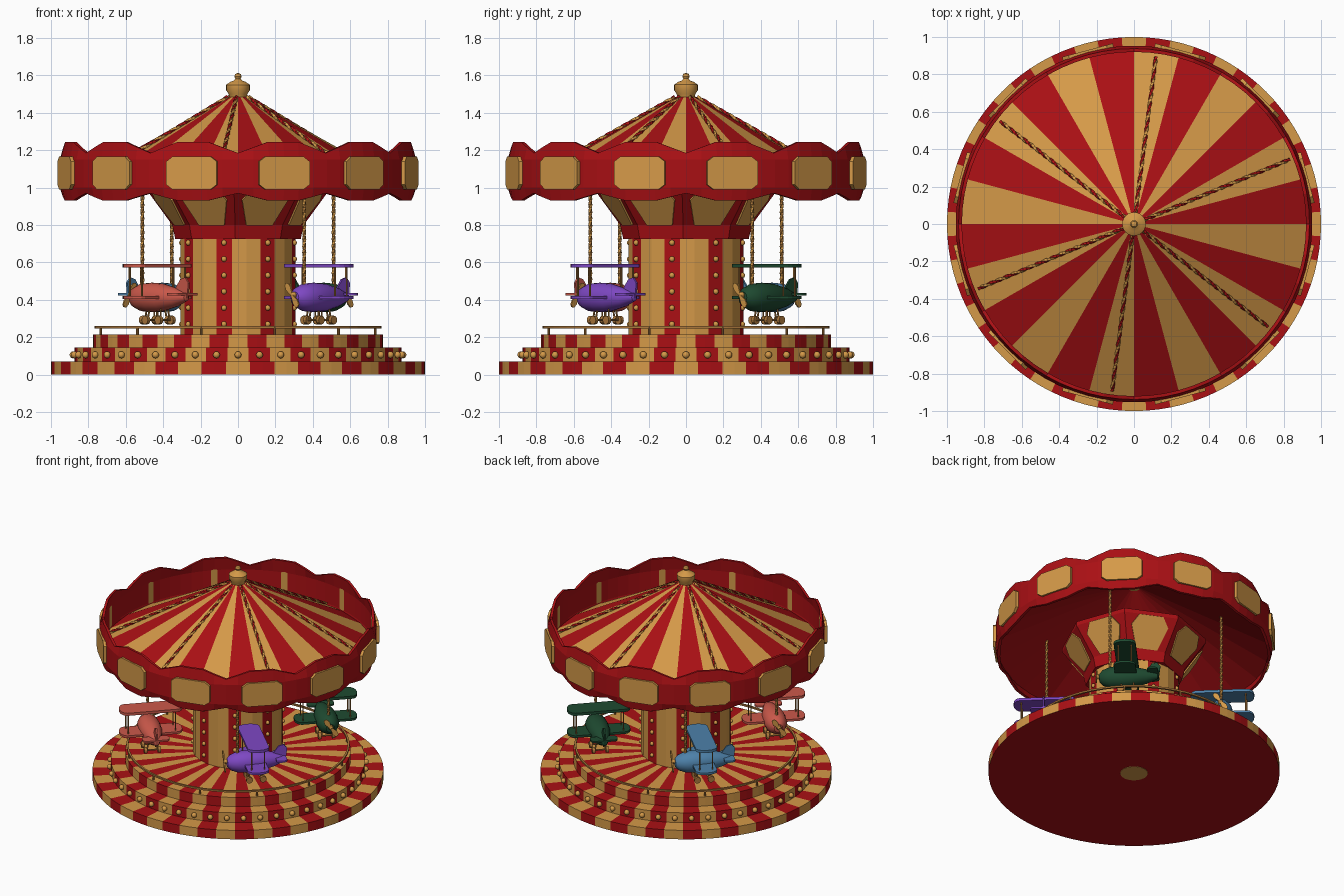
import bpy, bmesh, math
from mathutils import Matrix, Vector

if "Cube" in bpy.data.objects:
    bpy.data.objects.remove(bpy.data.objects["Cube"])

def mat(name, r, g, b):
    m = bpy.data.materials.new(name)
    m.diffuse_color = (r, g, b, 1)
    m.use_nodes = True
    m.node_tree.nodes["Principled BSDF"].inputs["Base Color"].default_value = m.diffuse_color
    return m

RED = mat("red", .40, .005, .007)
GOLD = mat("gold", .66, .32, .065)
BRONZE = mat("bronze", .42, .19, .045)
SALMON = mat("salmon", .60, .10, .07)
PURPLE = mat("purple", .21, .065, .55)
GREEN = mat("green", .013, .068, .03)
BLUE = mat("blue", .075, .22, .40)

def finish(name, bm, mats, matrix=Matrix(), smooth=False):
    bmesh.ops.remove_doubles(bm, verts=bm.verts, dist=1e-5)
    bmesh.ops.recalc_face_normals(bm, faces=bm.faces)
    me = bpy.data.meshes.new(name)
    bm.to_mesh(me)
    bm.free()
    for m in mats:
        me.materials.append(m)
    ob = bpy.data.objects.new(name, me)
    bpy.context.collection.objects.link(ob)
    ob.matrix_world = matrix
    if smooth:
        bpy.context.view_layer.objects.active = ob
        ob.select_set(True)
        bpy.ops.object.shade_smooth_by_angle(angle=math.radians(35))
        ob.select_set(False)
    return ob

def polar(r, deg, z):
    a = math.radians(deg)
    return Vector((r * math.cos(a), r * math.sin(a), z))

def lathe(prof, angles, rule=lambda th, i, k: 0, loop=False):
    """Turn a profile; prof is a list of (r, z) or a function of the angle."""
    bm = bmesh.new()
    rings = [[bm.verts.new(polar(r, a, z)) for r, z in (prof(a) if callable(prof) else prof)]
             for a in angles]
    n, m = len(rings), len(rings[0])
    for k in range(n):
        a, b = rings[k], rings[(k + 1) % n]
        step = (angles[(k + 1) % n] - angles[k]) % 360
        for i in range(m if loop else m - 1):
            j = (i + 1) % m
            f = bm.faces.new((a[i], b[i], b[j], a[j]))
            f.material_index = rule(angles[k] + step / 2, i, k)
    return bm

def turn(n, start=0):
    return [start + 360 * i / n for i in range(n)]

def prism(bm, pts, off):
    a = [bm.verts.new(Vector(p)) for p in pts]
    b = [bm.verts.new(Vector(p) + Vector(off)) for p in pts]
    bm.faces.new(a)
    bm.faces.new(b[::-1])
    for i in range(len(a)):
        j = (i + 1) % len(a)
        bm.faces.new((a[i], a[j], b[j], b[i]))

def rod(bm, p, q, r, n=8):
    p, q = Vector(p), Vector(q)
    rot = (q - p).to_track_quat('Z', 'Y').to_matrix().to_4x4()
    bmesh.ops.create_cone(bm, cap_ends=True, segments=n, radius1=r, radius2=r,
                          depth=(q - p).length, matrix=Matrix.Translation((p + q) / 2) @ rot)

def ball(bm, p, r):
    bmesh.ops.create_uvsphere(bm, u_segments=10, v_segments=7, radius=r,
                              matrix=Matrix.Translation(p))

def rope(name, p, q, r, mats, steps=48, twist=35):
    """Twisted square bar with alternating colours."""
    p, q = Vector(p), Vector(q)
    rot = (q - p).to_track_quat('Z', 'Y')
    bm = bmesh.new()
    rings = [[bm.verts.new(p.lerp(q, s / steps) + rot @ polar(r, twist * s + 90 * c, 0))
              for c in range(4)] for s in range(steps + 1)]
    for a, b in zip(rings, rings[1:]):
        for c in range(4):
            d = (c + 1) % 4
            bm.faces.new((a[c], a[d], b[d], b[c])).material_index = c % 2
    finish(name, bm, mats)

# stepped base with radial stripes
stripe = lambda th, i, k: 0 if i == 0 else 1 - int((th + 3.75) // 7.5) % 2
finish("stepped_base", lathe([(0, .002), (1, .002), (1, .07), (.875, .07), (.875, .145),
       (.775, .145), (.775, .215), (0, .215)], turn(96, 3.75), stripe), [RED, GOLD])
bm = bmesh.new()
rod(bm, (0, 0, 0), (0, 0, .01), .095, 24)
finish("base_plug", bm, [GOLD])

# bulbs on the middle step
bm = bmesh.new()
for a in turn(48):
    ball(bm, polar(.882, a, .106), .019)
finish("step_bulbs", bm, [GOLD], smooth=True)

# low railing
finish("rail_ring", lathe([(.753, .248), (.767, .248), (.767, .26), (.753, .26)],
       turn(64), loop=True), [BRONZE])
bm = bmesh.new()
for a in turn(12, 15):
    rod(bm, polar(.76, a, .21), polar(.76, a, .255), .007)
finish("rail_posts", bm, [BRONZE])

# central column: eight red strips between gold panels
angs = [a + d for a in turn(8, -59) for d in (-8, 8, 22.5)]
finish("column", lathe([(.31, .21), (.31, .74)], angs,
       lambda th, i, k: 0 if k % 3 == 0 else 1), [RED, GOLD])
bm = bmesh.new()
for a in turn(8, -59):
    for i in range(6):
        ball(bm, polar(.31, a, .27 + .087 * i), .015)
finish("column_bulbs", bm, [GOLD], smooth=True)

# flared head of the column with gold plates
c8 = math.cos(math.radians(22.5))
finish("flared_head", lathe([(0, .725), (.31 / c8, .725), (.325 / c8, .80), (.46 / c8, 1.0),
       (.46 / c8, 1.03), (0, 1.03)], turn(8, -92.5)), [RED])
bm = bmesh.new()
for a in turn(8, -115):
    out, tan = polar(1, a, 0), polar(1, a + 90, 0)
    up = (out * .135 + Vector((0, 0, .2))).normalized()
    nrm = tan.cross(up)
    c = polar(.39, a, .895) + nrm * .009
    prism(bm, [c + tan * u + up * v for u, v in ((-.075, -.11), (.075, -.11), (.13, .05),
          (.085, .125), (-.085, .125), (-.13, .05))], nrm * -.009)
finish("head_plates", bm, [GOLD])

# striped roof cone with red lining
finish("roof", lathe([(.03, 1.495), (.938, .987), (.938, .975), (.03, 1.475)], turn(24),
       lambda th, i, k: k % 2 if i == 0 else 0), [RED, GOLD])
for i, a in enumerate(turn(6, 22.5)):
    rope("roof_rib_%d" % i, polar(.06, a, 1.485), polar(.90, a, 1.016), .011, [RED, GOLD])

# finial
finish("finial", lathe([(0, 1.47), (.045, 1.47), (.05, 1.5), (.063, 1.52), (.063, 1.55),
       (.04, 1.566), (.022, 1.572), (.014, 1.582), (.02, 1.594), (.014, 1.608), (0, 1.613)],
       turn(24)), [GOLD], smooth=True)

# scalloped cornice ring
def cornice(a):
    d = a % 30
    f = min(1, min(d, 30 - d) / 10)
    t, b = 1.185 + .06 * f, .97 - .04 * f
    return [(.94, b), (.953, 1.0), (.953, 1.15), (.938, t), (.92, t), (.933, 1.15),
            (.933, 1.0), (.92, b)]
finish("cornice", lathe(cornice, turn(72), loop=True), [RED])
bm = bmesh.new()
for a in turn(12, 15):
    out, tan = polar(1, a, 0), polar(1, a + 90, 0)
    prism(bm, [out * .962 + tan * (.14 * u) + Vector((0, 0, 1.078 + .088 * v))
          for u, v in ((-1, -.7), (-.75, -1), (.75, -1), (1, -.7), (1, .7), (.75, 1),
                       (-.75, 1), (-1, .7))], out * -.03)
finish("cornice_panels", bm, [GOLD])

# hanging biplanes, local y is the nose
def wing(bm, span, chord, y, z, t):
    h, e = chord / 2, span / 2 - chord * .3
    pts = []
    for s in (1, -1):
        for i in range(9):
            p = polar(1, -90 + 22.5 * i, 0)
            pts.append((s * (e + p.x * chord * .3), y + s * p.y * h, z - t / 2))
    prism(bm, pts, (0, 0, t))

BODY = [(0, -.215), (.02, -.205), (.05, -.13), (.074, -.03), (.079, .05), (.074, .12),
        (.055, .17), (.03, .195), (0, .2)]

def biplane(tag, colour, angle):
    M = Matrix.Translation(polar(.61, angle, 0)) @ Matrix.Rotation(math.radians(angle + 180), 4, 'Z')
    finish(tag + "_body", lathe(BODY, turn(20)), [colour],
           M @ Matrix.Translation((0, 0, .413)) @ Matrix.Rotation(-math.pi / 2, 4, 'X'), True)
    bm = bmesh.new()
    wing(bm, .44, .15, .01, .582, .02)
    wing(bm, .44, .15, .01, .413, .016)
    wing(bm, .19, .075, -.175, .43, .012)
    prism(bm, [(-.006, y, z) for y, z in ((-.12, .45), (-.165, .51), (-.20, .52),
          (-.225, .49), (-.215, .41))], (.012, 0, 0))
    finish(tag + "_wings_and_tail", bm, [colour], M)
    # struts, undercarriage and wheels
    bm = bmesh.new()
    for x in (-1, 1):
        for y in (-1, 1):
            rod(bm, (x * .165, .01 + y * .045, .413), (x * .165, .01 + y * .045, .58), .005, 6)
            rod(bm, (x * .035, y * .048, .292), (x * .025, y * .04, .37), .005, 6)
            rod(bm, (x * .038, y * .048, .292), (x * .058, y * .048, .292), .023, 12)
    for y in (-.048, .048):
        rod(bm, (-.05, y, .292), (.05, y, .292), .006, 6)
    finish(tag + "_struts_and_wheels", bm, [BRONZE], M)
    # propeller
    bm = bmesh.new()
    ball(bm, (0, .205, .425), .018)
    spin = Matrix.Translation((0, .212, .425)) @ Matrix.Rotation(math.radians(35), 4, 'Y')
    for s in (1, -1):
        prism(bm, [spin @ Vector((s * u, 0, s * v)) for u, v in ((-.006, 0), (.006, 0),
              (.019, .045), (.014, .07), (0, .078), (-.014, .07), (-.019, .045))], (0, .008, 0))
    finish(tag + "_propeller", bm, [GOLD], M)
    # hanging rope just ahead of the wing
    p = M @ Vector((0, .122, .47))
    rope(tag + "_rope", p, (p.x, p.y, 1.15), .011, [GOLD, BRONZE])

for tag, colour, angle in (("purple_plane", PURPLE, -44), ("salmon_plane", SALMON, -134),
                           ("blue_plane", BLUE, 136), ("green_plane", GREEN, 46)):
    biplane(tag, colour, angle)
